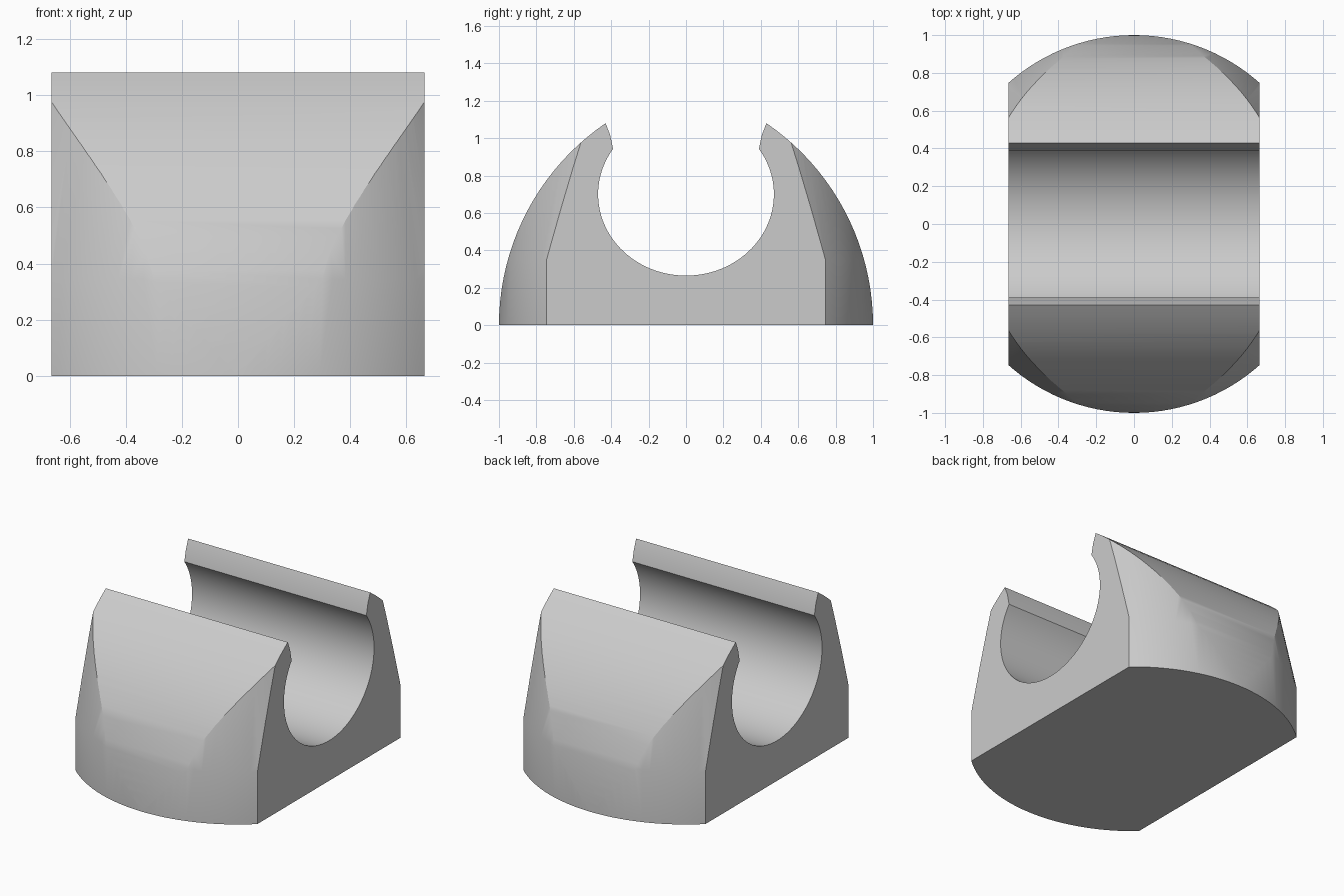
import bpy, bmesh, math
from mathutils import Vector

if "Cube" in bpy.data.objects:
    bpy.data.objects.remove(bpy.data.objects["Cube"], do_unlink=True)

HALF_WIDTH = 0.665

grey = bpy.data.materials.new("plain grey")
grey.use_nodes = True
grey.diffuse_color = (0.6, 0.6, 0.6, 1)
grey.node_tree.nodes["Principled BSDF"].inputs["Base Color"].default_value = (0.6, 0.6, 0.6, 1)


def add_object(name, bm):
    bmesh.ops.recalc_face_normals(bm, faces=bm.faces)
    mesh = bpy.data.meshes.new(name)
    bm.to_mesh(mesh)
    bm.free()
    mesh.materials.append(grey)
    obj = bpy.data.objects.new(name, mesh)
    bpy.context.collection.objects.link(obj)
    return obj


def arc(cy, cz, ry, rz, start, end, steps):
    angles = [start + (end - start) * i / steps for i in range(steps + 1)]
    return [(cy + ry * math.cos(a), cz + rz * math.sin(a)) for a in angles]


# Half profile: curved outer wall, lip, flared mouth, then the elliptical cradle
outer = arc(-0.308, 0, 1.308, 1.308, 0, math.asin(1.08 / 1.308), 20)
mouth = [(0.405, 1.015)]
cradle = arc(0, 0.70, 0.47, 0.435, math.acos(0.39 / 0.47), -math.pi / 2, 36)
half = outer + mouth + cradle
profile = half + [(-y, z) for y, z in reversed(half[:-1])]

# Clip body: the profile extruded across the width
bm = bmesh.new()
face = bm.faces.new([bm.verts.new((-HALF_WIDTH, y, z)) for y, z in profile])
side = bmesh.ops.extrude_face_region(bm, geom=[face])
moved = [v for v in side["geom"] if isinstance(v, bmesh.types.BMVert)]
bmesh.ops.translate(bm, verts=moved, vec=Vector((2 * HALF_WIDTH, 0, 0)))
body = add_object("clip_body", bm)

# Round stock with a tapering top, which trims the four corners
bm = bmesh.new()
rings = []
for radius, z in ((1, -0.2), (1, 0.345), (0.825, 1.2)):
    circle = bmesh.ops.create_circle(bm, segments=128, radius=radius)["verts"]
    for v in circle:
        v.co.z = z
    rings.append(circle)
for low, high in zip(rings, rings[1:]):
    for i in range(len(low)):
        j = (i + 1) % len(low)
        bm.faces.new((low[i], low[j], high[j], high[i]))
bm.faces.new(rings[0])
bm.faces.new(rings[-1])
stock = add_object("corner_trimmer", bm)
stock.hide_render = True

trim = body.modifiers.new("trim corners", "BOOLEAN")
trim.operation = "INTERSECT"
trim.solver = "EXACT"
trim.object = stock

bpy.ops.object.select_all(action="DESELECT")
body.select_set(True)
bpy.context.view_layer.objects.active = body
bpy.ops.object.modifier_apply(modifier=trim.name)
bpy.data.objects.remove(stock, do_unlink=True)
bpy.ops.object.shade_smooth_by_angle(angle=math.radians(25))
